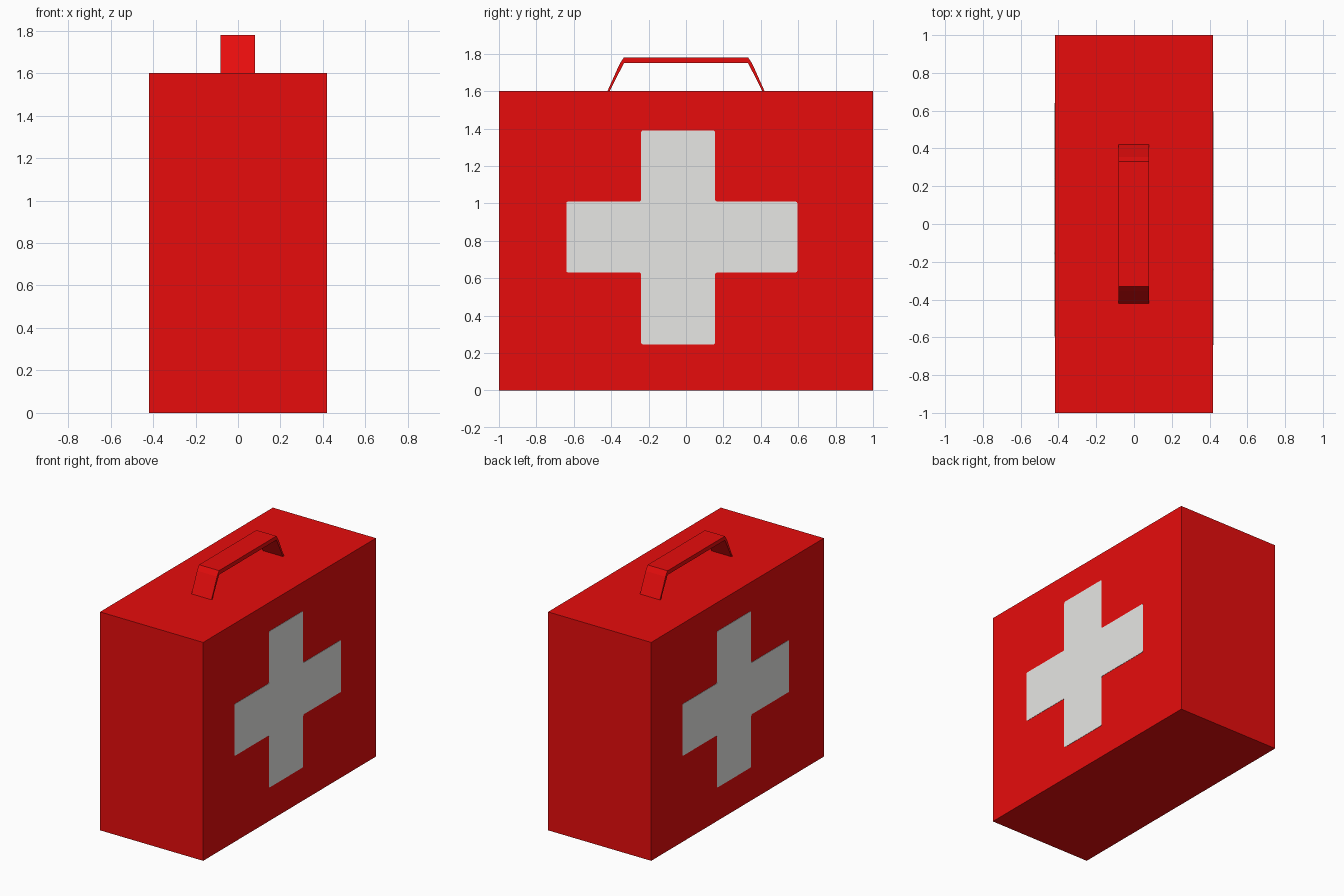
import bpy, bmesh
from mathutils import Vector

if "Cube" in bpy.data.objects:
    bpy.data.objects.remove(bpy.data.objects["Cube"])


def material(name, rgb):
    m = bpy.data.materials.new(name)
    m.diffuse_color = (*rgb, 1)
    m.use_nodes = True
    m.node_tree.nodes["Principled BSDF"].inputs["Base Color"].default_value = m.diffuse_color
    return m


RED = material("red", (0.83, 0.004, 0.004))
WHITE = material("off_white", (0.83, 0.83, 0.81))


def extrude_profile(name, yz, x0, x1, mat, corner=0.0):
    """Extrude a closed (y, z) outline from x0 to x1, optionally rounding its corners."""
    bm = bmesh.new()
    face = bm.faces.new([bm.verts.new((x0, y, z)) for y, z in yz])
    if corner:
        bmesh.ops.bevel(bm, geom=bm.verts[:], offset=corner, segments=2,
                        profile=0.5, affect='VERTICES')
    ext = bmesh.ops.extrude_face_region(bm, geom=bm.faces[:])
    verts = [g for g in ext["geom"] if isinstance(g, bmesh.types.BMVert)]
    bmesh.ops.translate(bm, verts=verts, vec=Vector((x1 - x0, 0, 0)))
    bmesh.ops.recalc_face_normals(bm, faces=bm.faces[:])
    me = bpy.data.meshes.new(name)
    bm.to_mesh(me)
    bm.free()
    me.materials.append(mat)
    ob = bpy.data.objects.new(name, me)
    bpy.context.collection.objects.link(ob)
    return ob


W = 0.418  # half width of the case

# case body
extrude_profile("case_body", [(-1, 0), (1, 0), (1, 1.6), (-1, 1.6)], -W, W, RED)

# carrying handle: thin bent strap, one half mirrored across y
outer = [(0.42, 1.6), (0.355, 1.745), (0.332, 1.78)]
inner = [(0.332, 1.75), (0.408, 1.6)]
half = outer[::-1] + inner[::-1]
handle = outer + [(-y, z) for y, z in outer[::-1]]
handle += [(-y, z) for y, z in inner[::-1]] + inner
extrude_profile("handle", handle, -0.083, 0.079, RED)

# painted cross on both broad sides, the second turned half round
y0, y1, y2, y3 = -0.64, -0.24, 0.155, 0.595
z0, z1, z2, z3 = 0.245, 0.63, 1.01, 1.39
cross = [(y0, z1), (y1, z1), (y1, z0), (y2, z0), (y2, z1), (y3, z1),
         (y3, z2), (y2, z2), (y2, z3), (y1, z3), (y1, z2), (y0, z2)]
for name, s in (("cross_right", 1), ("cross_left", -1)):
    extrude_profile(name, [(s * y, z) for y, z in cross],
                    s * (W - 0.002), s * (W + 0.002), WHITE, corner=0.01)
